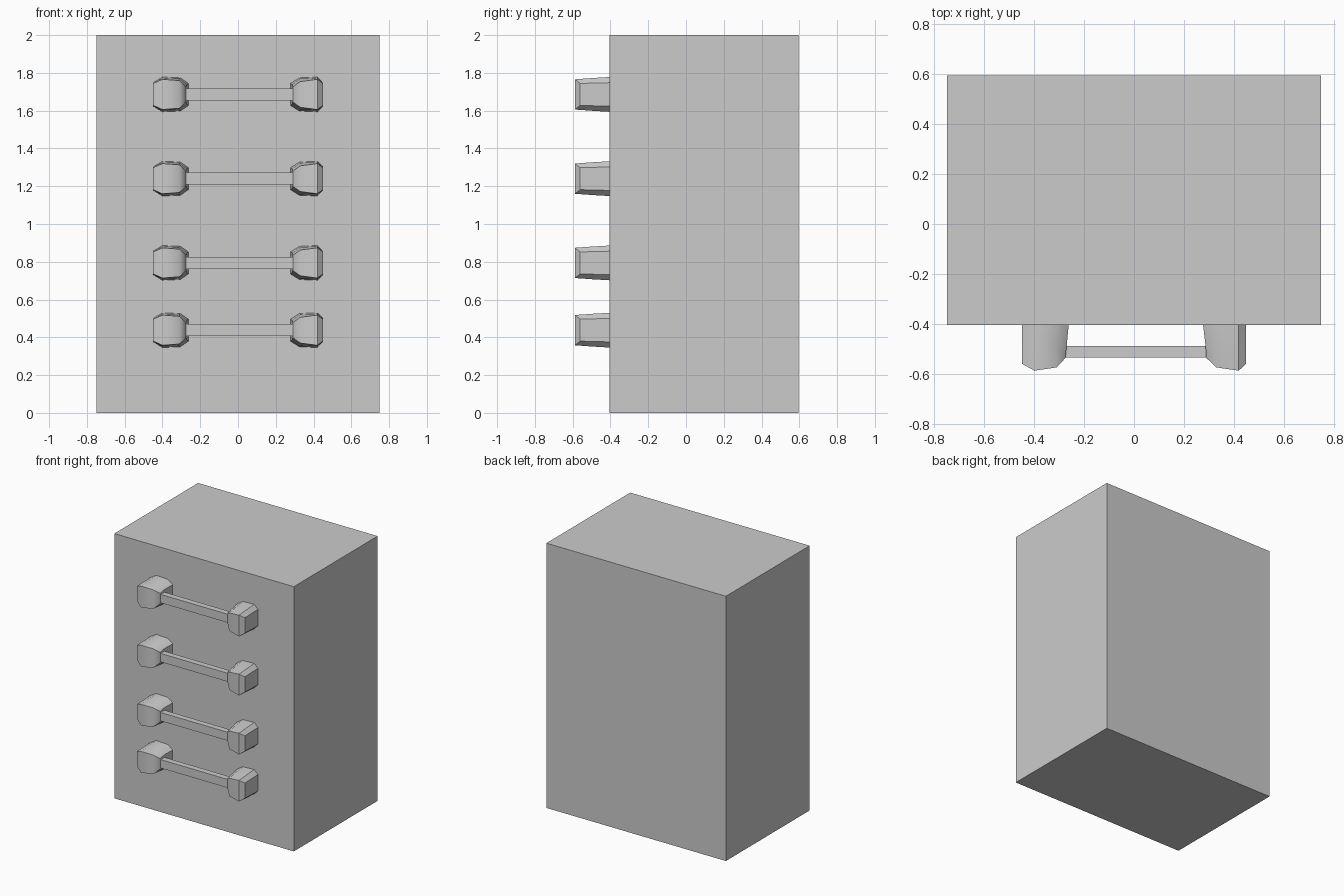
import bpy, bmesh, math

if "Cube" in bpy.data.objects:
    bpy.data.objects.remove(bpy.data.objects["Cube"])


def make_object(name, bm, smooth=False):
    bmesh.ops.recalc_face_normals(bm, faces=bm.faces)
    mesh = bpy.data.meshes.new(name)
    bm.to_mesh(mesh)
    bm.free()
    obj = bpy.data.objects.new(name, mesh)
    bpy.context.collection.objects.link(obj)
    if smooth:
        bpy.ops.object.select_all(action='DESELECT')
        obj.select_set(True)
        bpy.context.view_layer.objects.active = obj
        bpy.ops.object.shade_smooth_by_angle(angle=math.radians(40))
    return obj


def box(name, x0, x1, y0, y1, z0, z1):
    bm = bmesh.new()
    bmesh.ops.create_cube(bm, size=1)
    for v in bm.verts:
        v.co = ((x0 + x1) / 2 + v.co.x * (x1 - x0),
                (y0 + y1) / 2 + v.co.y * (y1 - y0),
                (z0 + z1) / 2 + v.co.z * (z1 - z0))
    return make_object(name, bm)


def knob(name, side, columns, z):
    """Eight-sided post lofted from the cabinet front to a bowed front face.
    Each column, outer to inner: (x, half height) at the three depths + front y."""
    bm = bmesh.new()
    rings = []
    for i in range(3):
        upper = [(c[i][0] * side, c[3] if i == 2 else (FRONT, -0.49)[i], c[i][1])
                 for c in columns]
        outline = upper + [(x, y, -h) for x, y, h in reversed(upper)]
        rings.append([bm.verts.new((x, y, z + h)) for x, y, h in outline])
    n = len(rings[0])
    for a, b in zip(rings, rings[1:]):
        for k in range(n):
            bm.faces.new((a[k], a[(k + 1) % n], b[(k + 1) % n], b[k]))
    # vertical strips across both ends
    for ring in (rings[0], rings[2]):
        for k in range(len(columns) - 1):
            bm.faces.new((ring[k], ring[k + 1], ring[n - 2 - k], ring[n - 1 - k]))
    return make_object(name, bm, smooth=True)


FRONT = -0.405

# Cabinet body
box("cabinet_body", -0.75, 0.75, FRONT, 0.595, 0, 2)

# Knob columns: back, middle, front (x, half height), then front y
LEFT = [((0.45, 0.062), (0.45, 0.06), (0.45, 0.058), -0.56),
        ((0.40, 0.092), (0.40, 0.087), (0.40, 0.08), -0.588),
        ((0.305, 0.088), (0.31, 0.083), (0.31, 0.073), -0.575),
        ((0.262, 0.058), (0.27, 0.053), (0.275, 0.04), -0.537)]
RIGHT = [((0.45, 0.062), (0.45, 0.06), (0.45, 0.058), -0.56),
         ((0.42, 0.092), (0.42, 0.087), (0.42, 0.08), -0.588),
         ((0.325, 0.088), (0.33, 0.083), (0.33, 0.068), -0.575),
         ((0.277, 0.058), (0.287, 0.053), (0.29, 0.04), -0.537)]

# Drawer handles: two posts joined by a flat bar
for i, z in enumerate((0.438, 0.794, 1.24, 1.686), 1):
    knob(f"handle_post_left_{i}", -1, LEFT, z)
    knob(f"handle_post_right_{i}", 1, RIGHT, z)
    box(f"handle_bar_{i}", -0.28, 0.295, -0.535, -0.49, z - 0.032, z + 0.032)
